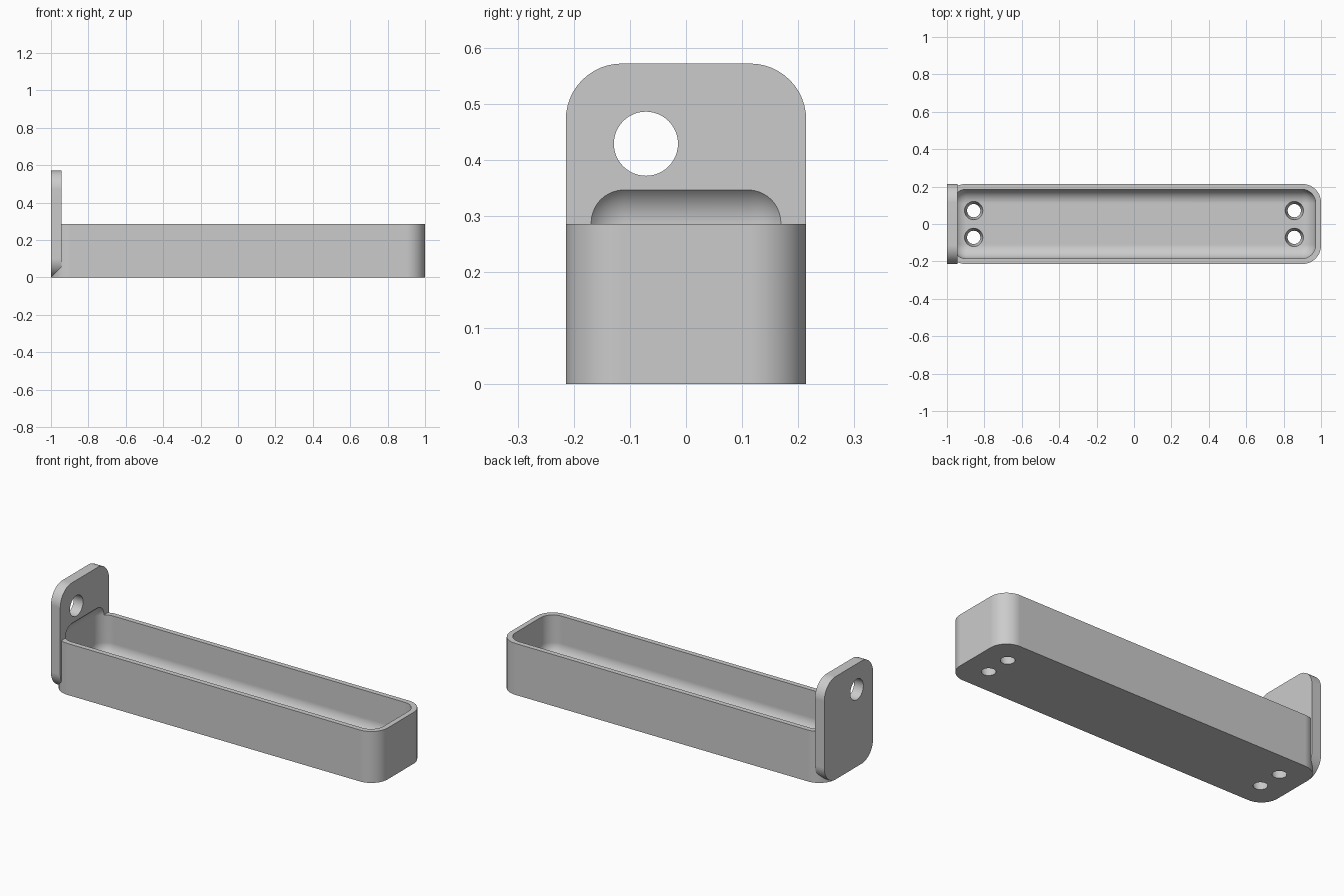
import bpy, bmesh
from math import pi, radians
from mathutils import Matrix, Vector

UNIT = 1 / 70          # dimensions below are in millimetres
SEGMENTS = 12

if "Cube" in bpy.data.objects:
    bpy.data.objects.remove(bpy.data.objects["Cube"], do_unlink=True)

grey = bpy.data.materials.new("light grey plastic")
grey.use_nodes = True
grey.diffuse_color = (0.6, 0.6, 0.6, 1)
for node in grey.node_tree.nodes:
    if node.type == 'BSDF_PRINCIPLED':
        node.inputs["Base Color"].default_value = grey.diffuse_color


def make_object(name, bm):
    bmesh.ops.scale(bm, vec=(UNIT, UNIT, UNIT), verts=bm.verts)
    bmesh.ops.recalc_face_normals(bm, faces=bm.faces)
    mesh = bpy.data.meshes.new(name)
    bm.to_mesh(mesh)
    bm.free()
    mesh.materials.append(grey)
    obj = bpy.data.objects.new(name, mesh)
    bpy.context.collection.objects.link(obj)
    return obj


def rounded_box(name, low, high, radius, axis=None):
    """Box with edges rounded along one axis, or all edges if axis is None."""
    low, high = Vector(low), Vector(high)
    bm = bmesh.new()
    bmesh.ops.create_cube(bm, size=1)
    bmesh.ops.scale(bm, vec=high - low, verts=bm.verts)
    bmesh.ops.translate(bm, vec=(low + high) / 2, verts=bm.verts)
    edges = [e for e in bm.edges if axis is None
             or abs(e.verts[0].co[axis] - e.verts[1].co[axis]) > 0.01]
    bmesh.ops.bevel(bm, geom=edges, offset=radius, offset_type='OFFSET',
                    segments=SEGMENTS, profile=0.5, affect='EDGES')
    return make_object(name, bm)


def cone(name, centre, r_low, r_high, depth, turn=None):
    bm = bmesh.new()
    matrix = Matrix.Translation(centre) @ (turn or Matrix())
    bmesh.ops.create_cone(bm, cap_ends=True, segments=48, radius1=r_low,
                          radius2=r_high, depth=depth, matrix=matrix)
    return make_object(name, bm)


def combine(target, other, operation):
    """Apply a boolean and remove the helper."""
    other.hide_render = True
    mod = target.modifiers.new(operation.lower(), 'BOOLEAN')
    mod.operation = operation
    mod.solver = 'EXACT'
    mod.object = other
    bpy.context.view_layer.objects.active = target
    bpy.ops.object.modifier_apply(modifier=mod.name)
    bpy.data.objects.remove(other, do_unlink=True)


# Tray body joined with the upright mounting plate
tray = rounded_box("tray_with_mounting_plate", (-70, -15, 0), (70, 15, 20), 7, axis=2)
plate = rounded_box("mounting_plate", (-70, -15, 0), (-66, 15, 40), 7, axis=0)
combine(tray, plate, 'UNION')

# Fully rounded cavity above a thick floor, which also scoops into the plate
cavity = rounded_box("cavity_cutter", (-68, -13, 4), (68, 13, 25.4), 5.3)
combine(tray, cavity, 'DIFFERENCE')

# Round hole through the plate
hole = cone("plate_hole_cutter", (-68, -5, 30), 4, 4, 10, Matrix.Rotation(pi / 2, 4, 'Y'))
combine(tray, hole, 'DIFFERENCE')

# Four tapered screw holes in the floor
for x in (-60, 60):
    for y in (-5, 5):
        screw = cone("screw_hole_cutter", (x, y, 2), 2.25, 3.65, 6)
        combine(tray, screw, 'DIFFERENCE')

# Smooth the rounded corners and keep the flats flat
bpy.ops.object.select_all(action='DESELECT')
tray.select_set(True)
bpy.context.view_layer.objects.active = tray
bpy.ops.object.shade_smooth_by_angle(angle=radians(30))
weighted = tray.modifiers.new("flat_faces", 'WEIGHTED_NORMAL')
weighted.keep_sharp = True
